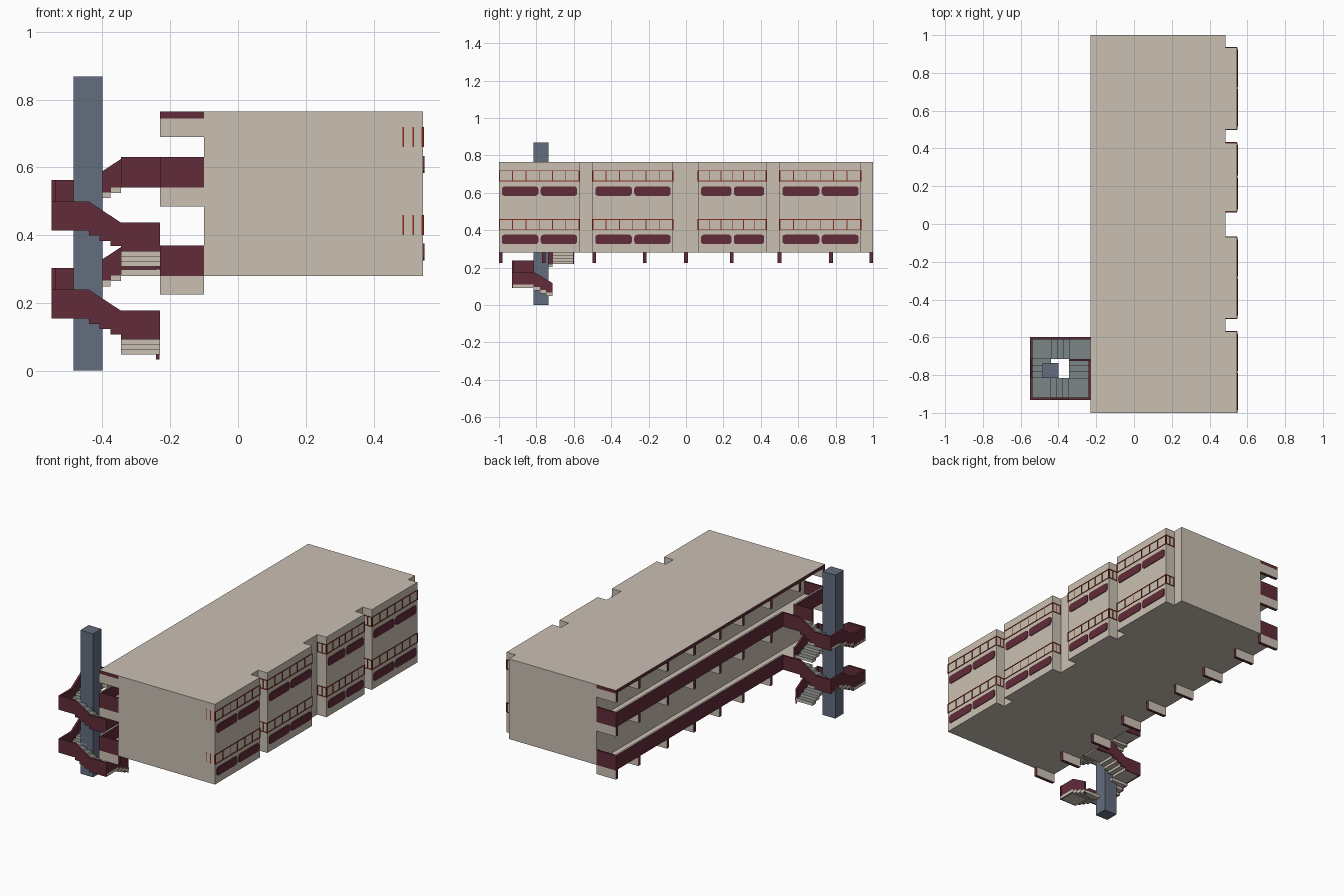
import bpy, bmesh, math
from mathutils import Vector

if "Cube" in bpy.data.objects:
    bpy.data.objects.remove(bpy.data.objects["Cube"])


def mat(name, c):
    m = bpy.data.materials.new(name)
    m.diffuse_color = (*c, 1)
    m.use_nodes = True
    m.node_tree.nodes["Principled BSDF"].inputs["Base Color"].default_value = m.diffuse_color
    return m


BEIGE = mat("beige render", (0.59, 0.53, 0.45))
MAROON = mat("maroon paint", (0.122, 0.025, 0.04))
SLATE = mat("slate column", (0.125, 0.153, 0.212))
GREY = mat("grey tread", (0.20, 0.235, 0.238))
RED = mat("red frame", (0.24, 0.025, 0.012))


def finish(bm, name, mats, rule=None):
    bmesh.ops.recalc_face_normals(bm, faces=bm.faces)
    bm.normal_update()
    if rule:
        for f in bm.faces:
            f.material_index = rule(f.normal)
    me = bpy.data.meshes.new(name)
    bm.to_mesh(me)
    bm.free()
    for m in mats:
        me.materials.append(m)
    ob = bpy.data.objects.new(name, me)
    bpy.context.collection.objects.link(ob)
    return ob


def add_box(bm, x0, x1, y0, y1, z0, z1):
    vs = bmesh.ops.create_cube(bm, size=1)["verts"]
    for v in vs:
        v.co = Vector(((x0 + x1) / 2 + v.co.x * (x1 - x0),
                       (y0 + y1) / 2 + v.co.y * (y1 - y0),
                       (z0 + z1) / 2 + v.co.z * (z1 - z0)))


def boxes(name, lst, mats, rule=None):
    bm = bmesh.new()
    for b in lst:
        add_box(bm, *b)
    return finish(bm, name, mats, rule)


def extrude(name, pts, axis, a, b, mats, rule=None):
    """Extrude a 2D profile along one axis between a and b."""
    def place(p):
        q = list(p)
        q.insert(axis, a)
        return q
    bm = bmesh.new()
    f = bm.faces.new([bm.verts.new(place(p)) for p in pts])
    r = bmesh.ops.extrude_face_region(bm, geom=[f])
    d = Vector((0, 0, 0))
    d[axis] = b - a
    bmesh.ops.translate(bm, vec=d, verts=[v for v in r["geom"] if isinstance(v, bmesh.types.BMVert)])
    return finish(bm, name, mats, rule)


side_beige = lambda n: 0 if abs(n.y) > 0.5 else 1
flat_beige = lambda n: 0 if abs(n.z) > 0.5 else 1
top_grey = lambda n: 1 if n.z > 0.5 else 0

# Main block: plan outline with notches between the four bays
BAYS = [(-1, -0.57), (-0.5, -0.07), (0.065, 0.43), (0.5, 0.935)]
XF, XN, XB, XG = 0.546, 0.485, -0.1, -0.23
plan = [(XB, -1)]
for a, b in BAYS:
    if a > -1:
        plan.append((XN, a))
    plan += [(XF, a), (XF, b), (XN, b)]
plan += [(XN, 1), (XB, 1)]
extrude("main_block", plan, 2, 0.28, 0.765, [BEIGE])

# Access galleries on the rear: slab, parapet, ends
BR_Y = (-0.715, -0.605)
T = 0.01
for i, F in enumerate((0.28, 0.54)):
    boxes(f"gallery_floor_{i}", [(XG + T, XB, -1 + T, 1 - T, F, F + 0.015)], [BEIGE])
    boxes(f"gallery_parapet_{i}",
          [(XG, XG + T, -1, BR_Y[0], F, F + 0.09), (XG, XG + T, BR_Y[1], 1, F, F + 0.09)],
          [BEIGE, MAROON], flat_beige)
    boxes(f"gallery_end_parapets_{i}",
          [(XG + T, XB, -1, -1 + T, F, F + 0.09), (XG + T, XB, 1 - T, 1, F, F + 0.09)], [MAROON])
boxes("gallery_roof", [(XG, XB, -1, 1, 0.745, 0.765)], [BEIGE, MAROON], flat_beige)

# Cantilever brackets under each gallery and the roof
BY = (-0.99, -0.76, -0.49, -0.22, 0, 0.245, 0.5, 0.775, 0.99)
for i, F in enumerate((0.28, 0.54, 0.745)):
    boxes(f"brackets_{i}", [(XG, XB, y - 0.01, y + 0.01, F - 0.055, F) for y in BY],
          [BEIGE, MAROON], side_beige)

# Window bands with thin red frames, wrapping round the bay ends
W, D = 0.0045, 0.003
frames = []
for a, b in BAYS:
    for z0 in (0.40, 0.66):
        z1 = z0 + 0.06
        for z in (z0, z1 - W):
            frames.append((XF - D, XF + D, a, b, z, z + W))
        for k in range(7):
            y = a + (b - a - W) * k / 6
            frames.append((XF - D, XF + D, y, y + W, z0, z1))
        for y in (a, b):
            ya, yb = (y, y + D) if y == -1 else (y - D, y + D)
            for z in (z0, z1 - W):
                frames.append((XN, XF, ya, yb, z, z + W))
            for x in (XN + 0.001, 0.515, XF - W):
                frames.append((x, x + W, ya - 0.001 * (y == -1), yb, z0, z1))
boxes("window_frames", frames, [RED])


# Rounded maroon panels below the windows
def rounded(y0, y1, z0, z1, r):
    pts = []
    for cy, cz, s in ((y1 - r, z1 - r, 0), (y0 + r, z1 - r, 90), (y0 + r, z0 + r, 180), (y1 - r, z0 + r, 270)):
        for k in range(4):
            t = math.radians(s + 30 * k)
            pts.append((cy + r * math.cos(t), cz + r * math.sin(t)))
    return pts


for i, (a, b) in enumerate(BAYS):
    m = (a + b) / 2 + 0.002
    for j, z in enumerate((0.325, 0.583)):
        for k, (p, q) in enumerate(((a + 0.015, m - 0.006), (m + 0.006, b - 0.012))):
            extrude(f"panel_{i}_{j}_{k}", rounded(p, q, z, z + 0.051, 0.016),
                    0, XF - 0.002, XF + 0.004, [MAROON])

# Stair tower column
boxes("stair_column", [(-0.485, -0.4, -0.815, -0.735, 0, 0.868)], [SLATE])

# Stairs winding round the column
XL, XR = (-0.55, -0.44), (-0.345, XG)
YF, YB = (-0.925, -0.815), BR_Y
H, TH, N = 0.085, 0.018, 4


def rail(name, u, za, zb, axis, a, b):
    """Parapet: level za, sloped top and stepped underside, then level zb."""
    u0, u1, u2, u3 = u
    pts = [(u0, za), (u0, za + H), (u1, za + H), (u2, zb + H)]
    if u3 > u2:
        pts.append((u3, zb + H))
        pts.append((u3, zb))
    if zb > za:
        lv = [za + (zb - za) * k / N for k in range(N + 1)]
    else:
        lv = [zb + (za - zb) * k / N for k in range(N + 1)][::-1]
    edge = [u1 + (u2 - u1) * k / (N - 1) for k in range(N)]
    for k in range(N - 1, -1, -1):
        pts += [(edge[k], lv[k + 1]), (edge[k], lv[k])]
    clean = [p for i, p in enumerate(pts) if math.dist(p, pts[i - 1]) > 1e-5]
    extrude(name, clean, axis, a, b, [MAROON])


def steps(u1, u2, za, zb):
    w = (u2 - u1) / (N - 1)
    return [(u1 + w * k, u1 + w * (k + 1), za + (zb - za) * (k + 1) / N) for k in range(N - 1)]


for i, F in enumerate((0.28, 0.54)):
    br, bl, fl, fr, st = F, F - 0.062, F - 0.126, F - 0.188, F - 0.247
    slabs = [(*xs, *ys, z, z + TH) for xs, ys, z in
             ((XR, YB, br), (XL, YB, bl), (XL, YF, fl), (XR, YF, fr))]
    slabs += [(a, b, *YF, z, z + TH) for a, b, z in steps(XL[1], XR[0], fl, fr)]
    slabs += [(a, b, *YB, z, z + TH) for a, b, z in steps(XL[1], XR[0], bl, br)]
    slabs += [(*XL, a, b, z, z + TH) for a, b, z in steps(YF[1], YB[0], fl, bl)]
    slabs += [(*XR, a, b, z, z + TH) for a, b, z in steps(YF[1], YB[0], fr, st)]
    boxes(f"stair_treads_{i}", slabs, [BEIGE, GREY], top_grey)
    E = 0.006
    xs, ys = (*XL, *XR), (*YF, *YB)
    rail(f"stair_front_parapet_{i}", xs, fl, fr, 1, YF[0] - E, YF[0] + E)
    rail(f"stair_back_parapet_{i}", xs, bl, br, 1, YB[1] - E, YB[1] + E)
    rail(f"stair_left_parapet_{i}", ys, fl, bl, 0, XL[0], XL[0] + 2 * E)
    rail(f"stair_right_parapet_{i}", (*YF, YB[0], YB[0]), fr, st, 0, XG - 2 * E, XG - 0.001)

# Guard closing the inner edge of the top landing
boxes("top_landing_guard", [(*XR, YB[0] - 0.01, YB[0], 0.54, 0.63)], [MAROON])
